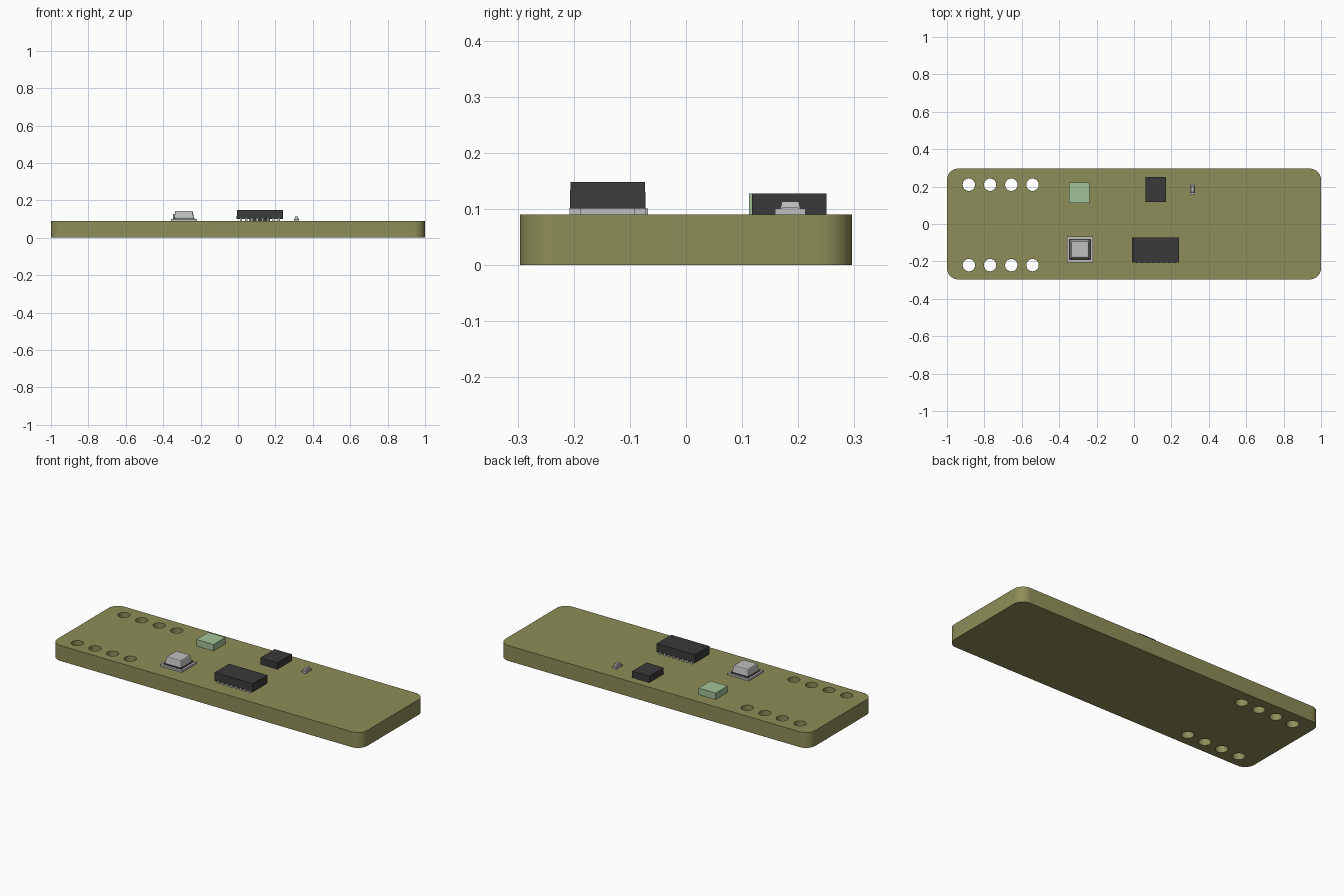
import bpy, bmesh, math

if "Cube" in bpy.data.objects:
    bpy.data.objects.remove(bpy.data.objects["Cube"])


def mat(name, rgb):
    m = bpy.data.materials.new(name)
    m.diffuse_color = (*rgb, 1)
    m.use_nodes = True
    m.node_tree.nodes["Principled BSDF"].inputs["Base Color"].default_value = m.diffuse_color
    return m


OLIVE = mat("olive_board", (0.27, 0.27, 0.10))
BLACK = mat("black_plastic", (0.042, 0.042, 0.044))
METAL = mat("light_metal", (0.52, 0.52, 0.53))
GREEN = mat("pale_green", (0.36, 0.54, 0.32))
DARK = mat("dark_seam", (0.035, 0.035, 0.04))

TOP = 0.09


def add(name, bm, material):
    me = bpy.data.meshes.new(name)
    bmesh.ops.recalc_face_normals(bm, faces=bm.faces)
    bm.to_mesh(me)
    bm.free()
    ob = bpy.data.objects.new(name, me)
    bpy.context.collection.objects.link(ob)
    me.materials.append(material)
    return ob


def box(name, x0, x1, y0, y1, z0, z1, material, taper=0.0, bevel=0.0):
    """Box whose top face is inset by taper on every side."""
    bm = bmesh.new()
    bmesh.ops.create_cube(bm, size=1)
    for v in bm.verts:
        sx, sy, sz = (math.copysign(1, c) for c in v.co)
        t = taper if sz > 0 else 0
        v.co = ((x0 + x1) / 2 + sx * ((x1 - x0) / 2 - t),
                (y0 + y1) / 2 + sy * ((y1 - y0) / 2 - t),
                z1 if sz > 0 else z0)
    if bevel:
        bmesh.ops.bevel(bm, geom=list(bm.edges), offset=bevel, segments=2,
                        profile=0.5, affect='EDGES')
    return add(name, bm, material)


def cylinder(name, x, y, z0, z1, r, material, sides=32):
    bm = bmesh.new()
    bmesh.ops.create_cone(bm, cap_ends=True, segments=sides, radius1=r,
                          radius2=r, depth=z1 - z0)
    bmesh.ops.translate(bm, verts=bm.verts, vec=(x, y, (z0 + z1) / 2))
    return add(name, bm, material)


# Circuit board with rounded corners
W, D, R = 1.0, 0.296, 0.06
bm = bmesh.new()
outline = []
for k, (sx, sy) in enumerate([(1, 1), (-1, 1), (-1, -1), (1, -1)]):
    for i in range(11):
        a = math.radians(90 * k + 9 * i)
        outline.append(bm.verts.new((sx * (W - R) + R * math.cos(a),
                                     sy * (D - R) + R * math.sin(a), 0)))
base = bm.faces.new(outline)
ext = bmesh.ops.extrude_face_region(bm, geom=[base])
bmesh.ops.translate(bm, vec=(0, 0, TOP),
                    verts=[g for g in ext["geom"] if isinstance(g, bmesh.types.BMVert)])
board = add("board", bm, OLIVE)

# Two rows of four through holes
cutters = bmesh.new()
for y in (0.21, -0.22):
    for i in range(4):
        made = bmesh.ops.create_cone(cutters, cap_ends=True, segments=32,
                                     radius1=0.033, radius2=0.033, depth=0.3)
        bmesh.ops.translate(cutters, verts=made["verts"],
                            vec=(-0.883 + 0.1135 * i, y, TOP / 2))
cutter = add("hole_cutter", cutters, OLIVE)
mod = board.modifiers.new("holes", 'BOOLEAN')
mod.operation, mod.solver, mod.object = 'DIFFERENCE', 'EXACT', cutter
bpy.context.view_layer.objects.active = board
board.select_set(True)
bpy.ops.object.modifier_apply(modifier="holes")
bpy.data.objects.remove(cutter)
bpy.ops.object.shade_smooth_by_angle(angle=math.radians(30))

# Large chip on small leads
box("large_chip", -0.007, 0.241, -0.207, -0.072, 0.101, 0.148, BLACK, taper=0.001)
for i in range(8):
    x = 0.117 + (i - 3.5) * 0.029
    for side in (-1, 1):
        y = -0.1395 + side * 0.058
        box("chip_lead", x - 0.006, x + 0.006, y - 0.01, y + 0.01, TOP, 0.102, METAL)
cylinder("chip_marker", 0.017, -0.183, 0.147, 0.1485, 0.005, DARK, 16)

# Push button: flange, dark seam and rounded metal cap
box("button_flange", -0.358, -0.219, -0.205, -0.068, TOP, 0.101, METAL)
box("button_seam", -0.347, -0.231, -0.193, -0.079, 0.1, 0.104, DARK)
box("button_cap", -0.343, -0.235, -0.189, -0.083, 0.102, 0.144, METAL,
    taper=0.008, bevel=0.006)

# Pale green block
box("green_component", -0.347, -0.237, 0.112, 0.222, TOP, 0.128, GREEN)

# Small black chip
box("small_chip", 0.062, 0.172, 0.118, 0.25, TOP, 0.128, BLACK)

# Tiny lamp: base with metal ends and a narrow raised lens
box("lamp_base", 0.301, 0.325, 0.172, 0.2, TOP, 0.103, METAL)
for y in (0.159, 0.2):
    box("lamp_end", 0.299, 0.327, y, y + 0.013, TOP, 0.101, METAL)
box("lamp_lens", 0.303, 0.323, 0.168, 0.204, 0.1, 0.114, METAL, taper=0.003)
